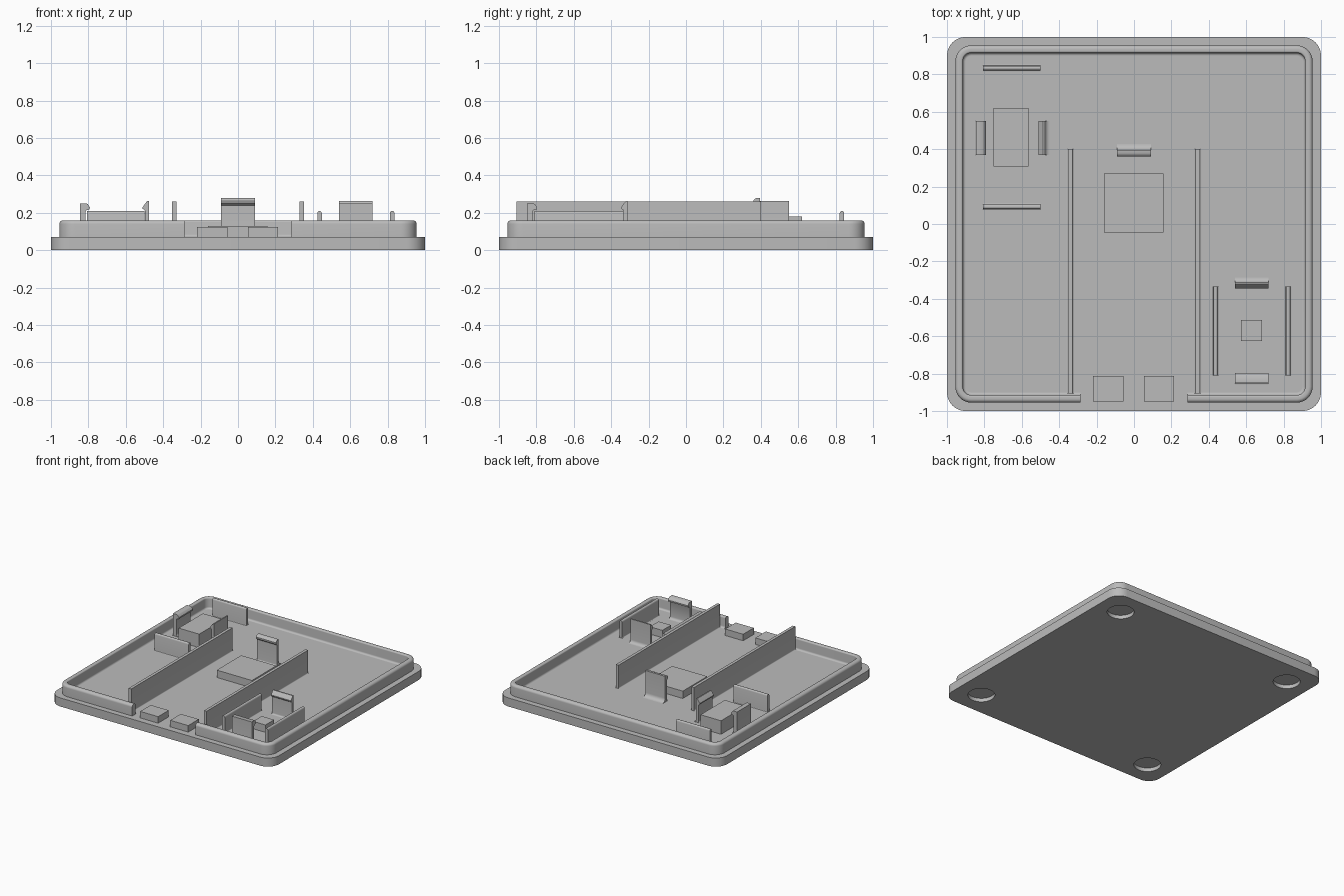
import bpy, bmesh, math
from mathutils import Vector

cube = bpy.data.objects.get("Cube")
if cube:
    bpy.data.objects.remove(cube, do_unlink=True)

gray = bpy.data.materials.new("plain gray")
gray.use_nodes = True
gray.diffuse_color = (0.5, 0.5, 0.5, 1)
gray.node_tree.nodes["Principled BSDF"].inputs["Base Color"].default_value = (0.5, 0.5, 0.5, 1)

FLOOR = 0.07   # top of the base plate
SINK = 0.01    # overlap of parts into the plate


def finish(bm, name):
    bmesh.ops.recalc_face_normals(bm, faces=bm.faces)
    mesh = bpy.data.meshes.new(name)
    bm.to_mesh(mesh)
    bm.free()
    mesh.materials.append(gray)
    ob = bpy.data.objects.new(name, mesh)
    bpy.context.collection.objects.link(ob)
    return ob


def smooth(ob):
    bpy.ops.object.select_all(action="DESELECT")
    ob.select_set(True)
    bpy.context.view_layer.objects.active = ob
    bpy.ops.object.shade_smooth_by_angle(angle=math.radians(35))


def arc(cx, cy, r, start, end, n=6):
    """Points on an arc, angles in degrees."""
    steps = [math.radians(start + (end - start) * i / n) for i in range(n + 1)]
    return [(cx + r * math.cos(a), cy + r * math.sin(a)) for a in steps]


def corners(h, r):
    """Rounded square, counter-clockwise from the front left corner (+x, -y)."""
    c = h - r
    pts = []
    for sx, sy, a in ((1, -1, -90), (1, 1, 0), (-1, 1, 90), (-1, -1, 180)):
        pts += arc(sx * c, sy * c, r, a, a + 90, 8)
    return pts


def extrude(name, points, offset):
    """Extrude a flat polygon of 3D points along an offset."""
    bm = bmesh.new()
    rings = [[bm.verts.new(Vector(p) + k * Vector(offset)) for p in points] for k in (0, 1)]
    n = len(points)
    for ring in rings:
        bm.faces.new(ring)
    for i in range(n):
        j = (i + 1) % n
        bm.faces.new((rings[0][i], rings[0][j], rings[1][j], rings[1][i]))
    return finish(bm, name)


def box(name, x0, x1, y0, y1, top):
    z = FLOOR - SINK
    return extrude(name, [(x0, y0, z), (x1, y0, z), (x1, y1, z), (x0, y1, z)], (0, 0, top - z))


def wall(name, profile, axis, origin, sign, start, end):
    """Extrude a (u, z) profile; u runs from origin along sign on the given axis."""
    if axis == "x":
        pts, off = [(origin + sign * u, start, z) for u, z in profile], (0, end - start, 0)
    else:
        pts, off = [(start, origin + sign * u, z) for u, z in profile], (end - start, 0, 0)
    smooth(extrude(name, pts, off))


def stem(width, outer, inner, head):
    """Upright profile with foot fillets; head lists points from inner to outer."""
    left = arc(-outer, FLOOR + outer, outer, -90, 0)
    right = arc(width + inner, FLOOR + inner, inner, 180, 270)
    bottom = FLOOR - SINK
    return [(-outer, bottom)] + left + head[::-1] + right + [(width + inner, bottom)]


# Base plate with four round foot recesses underneath
base = extrude("base_plate", [(x, y, 0) for x, y in corners(1, 0.1)], (0, 0, FLOOR))
for sx in (-1, 1):
    for sy in (-1, 1):
        disc = [(0.8 * sx + x, 0.8 * sy + y, -0.03) for x, y in arc(0, 0, 0.1, 0, 360, 32)[:-1]]
        cutter = extrude("foot_recess_cutter", disc, (0, 0, 0.06))
        cutter.hide_render = True
        cutter.hide_set(True)
        cut = base.modifiers.new("foot_recess", "BOOLEAN")
        cut.operation = "DIFFERENCE"
        cut.object = cutter
bpy.context.view_layer.objects.active = base
base.select_set(True)
for cut in list(base.modifiers):
    bpy.ops.object.modifier_apply(modifier=cut.name)
for ob in [o for o in bpy.data.objects if o.name.startswith("foot_recess_cutter")]:
    bpy.data.objects.remove(ob, do_unlink=True)
smooth(base)

# Raised rim swept around the plate, open in the middle of the front
GAP = 0.285
rim_profile = [(0.955, FLOOR - SINK)] + arc(0.935, 0.14, 0.02, 0, 90) + arc(0.925, 0.15, 0.01, 90, 180)
rim_profile += arc(0.9, FLOOR + 0.015, 0.015, 0, -90) + [(0.9, FLOOR - SINK)]
bm = bmesh.new()
loops = []
for h, z in rim_profile:
    path = [(GAP, -h)] + corners(h, h - 0.87) + [(-GAP, -h)]
    loops.append([bm.verts.new((x, y, z)) for x, y in path])
for i, a in enumerate(loops):
    b = loops[(i + 1) % len(loops)]
    for k in range(len(a) - 1):
        bm.faces.new((a[k], a[k + 1], b[k + 1], b[k]))
for end in (0, -1):
    bm.faces.new([loop[end] for loop in loops])
smooth(finish(bm, "rim"))

# Wall profiles
rib = stem(0.024, 0.008, 0.008, [(0.024, 0.26), (0, 0.26)])
stop = stem(0.024, 0.006, 0.006, arc(0.012, 0.198, 0.012, 0, 180))
fixed_clip = stem(0.03, 0.008, 0.02, [(0.03, 0.205), (0.034, 0.213), (0.052, 0.218), (0.053, 0.23),
                                    (0.042, 0.246), (0.036, 0.25), (0, 0.25)])
spring_clip = stem(0.021, 0.025, 0.012, [(0.021, 0.212), (0.034, 0.222), (0.034, 0.23),
                                       (0.014, 0.258), (0.01, 0.262), (0, 0.262)])
board_clip = stem(0.022, 0.032, 0.012, [(0.022, 0.24), (0.036, 0.252), (0.036, 0.264),
                                      (0.028, 0.275), (0.018, 0.28), (0, 0.28)])

# Two long ribs
for side, s in (("left", 1), ("right", -1)):
    wall(side + "_rib", rib, "x", 0.328 * s, s, -0.905, 0.40)

# Centre block with its clip
box("centre_block", -0.16, 0.157, -0.045, 0.27, 0.13)
wall("centre_clip", board_clip, "y", 0.396, -1, -0.09, 0.09)

# Back right holder
box("back_block", -0.75, -0.565, 0.307, 0.62, 0.18)
wall("back_fixed_clip", fixed_clip, "x", -0.845, 1, 0.37, 0.55)
wall("back_spring_clip", spring_clip, "x", -0.476, -1, 0.37, 0.55)
for name, y in (("back_stop", 0.822), ("middle_stop", 0.08)):
    wall(name, stop, "y", y, 1, -0.807, -0.50)

# Front left holder
box("front_block", 0.573, 0.685, -0.625, -0.513, 0.13)
wall("front_fixed_clip", fixed_clip, "y", -0.85, 1, 0.54, 0.72)
wall("front_spring_clip", spring_clip, "y", -0.312, -1, 0.54, 0.72)
for name, x in (("inner_stop", 0.424), ("outer_stop", 0.812)):
    wall(name, stop, "x", x, 1, -0.81, -0.335)

# Two small blocks in the front opening
for side, x in (("right", -0.218), ("left", 0.053)):
    box(side + "_opening_block", x, x + 0.162, -0.948, -0.812, 0.123)
